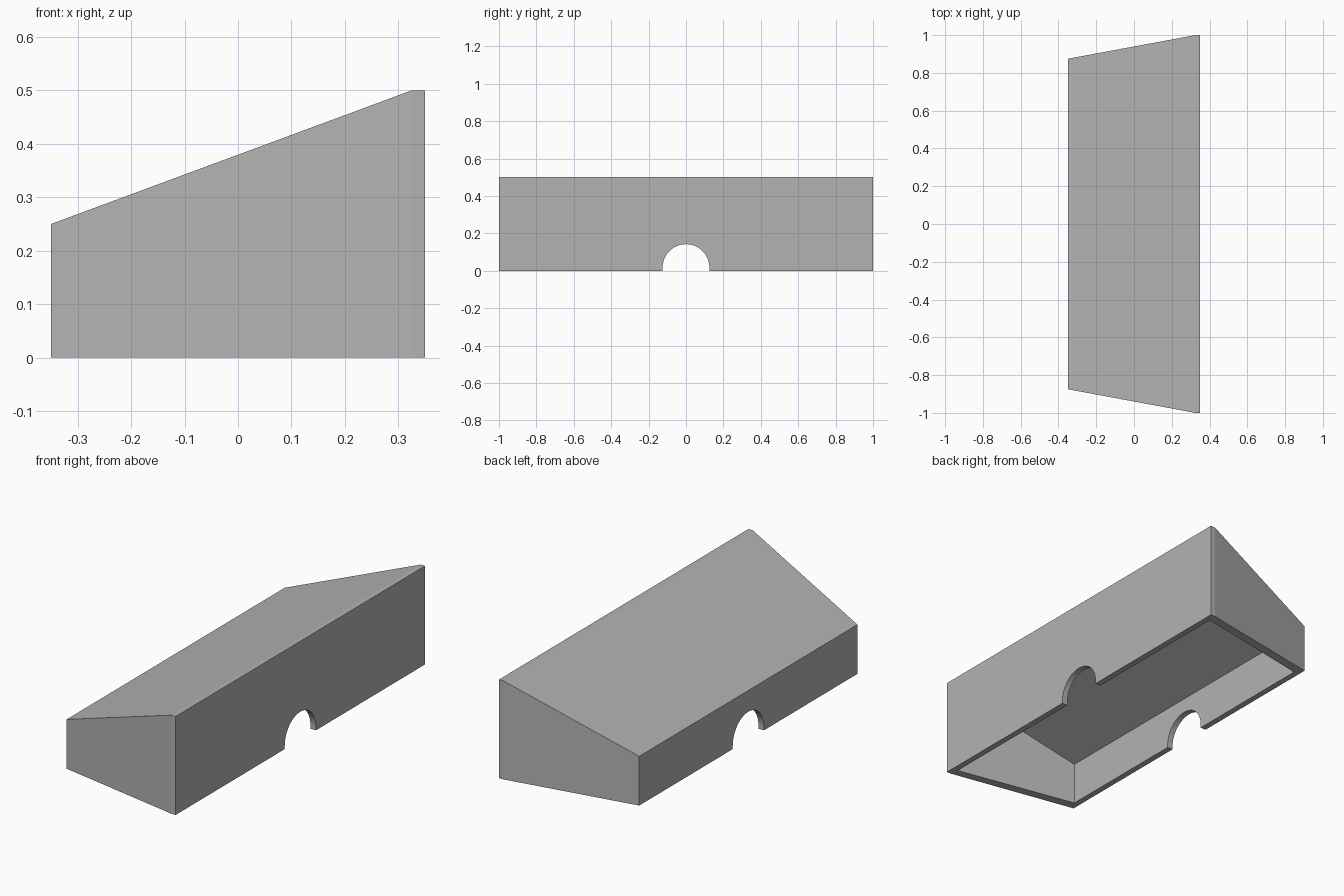
import bpy
import bmesh
from math import cos, sin, pi

cube = bpy.data.objects.get("Cube")
if cube:
    bpy.data.objects.remove(cube, do_unlink=True)

grey = bpy.data.materials.new("plain grey")
grey.use_nodes = True
colour = (0.45, 0.45, 0.45, 1)
grey.diffuse_color = colour
grey.node_tree.nodes["Principled BSDF"].inputs["Base Color"].default_value = colour


def wedge(name, stations, bottom):
    """Solid lofted along x through rectangles given as (x, half width, top)."""
    bm = bmesh.new()
    rings = [[bm.verts.new((x, y, z)) for y, z in
              ((-w, bottom), (w, bottom), (w, top), (-w, top))]
             for x, w, top in stations]
    for a, b in zip(rings, rings[1:]):
        for i in range(4):
            j = (i + 1) % 4
            bm.faces.new((a[i], a[j], b[j], b[i]))
    bm.faces.new(rings[0])
    bm.faces.new(rings[-1])
    return finish(name, bm)


def finish(name, bm):
    bmesh.ops.recalc_face_normals(bm, faces=bm.faces)
    mesh = bpy.data.meshes.new(name)
    bm.to_mesh(mesh)
    bm.free()
    mesh.materials.append(grey)
    obj = bpy.data.objects.new(name, mesh)
    bpy.context.collection.objects.link(obj)
    return obj


# Sloping shell with a narrow flat strip along its tall side
shell = wedge("sloped_shell", [(-0.35, 0.875, 0.25), (0.325, 1, 0.5), (0.35, 1, 0.5)], 0)

# Hollow inside, open underneath
cavity = wedge("cavity_cutter", [(-0.319, 0.832, 0.217), (0.319, 0.955, 0.453)], -0.1)

# Arched opening through both long walls
radius, centre, steps = 0.125, 0.017, 32
outline = [(radius, -0.1)]
outline += [(radius * cos(pi * i / steps), centre + radius * sin(pi * i / steps))
            for i in range(steps + 1)]
outline += [(-radius, -0.1)]
bm = bmesh.new()
face = bm.faces.new([bm.verts.new((-0.5, y, z)) for y, z in outline])
moved = bmesh.ops.extrude_face_region(bm, geom=[face])["geom"]
bmesh.ops.translate(bm, vec=(1, 0, 0),
                    verts=[v for v in moved if isinstance(v, bmesh.types.BMVert)])
arch = finish("arch_cutter", bm)

for cutter in (cavity, arch):
    cut = shell.modifiers.new(cutter.name, "BOOLEAN")
    cut.operation = "DIFFERENCE"
    cut.solver = "EXACT"
    cut.object = cutter
    cutter.hide_render = True
    cutter.display_type = "WIRE"

# Bake the cuts and smooth only the curved arch
bpy.context.view_layer.objects.active = shell
shell.select_set(True)
for modifier in list(shell.modifiers):
    bpy.ops.object.modifier_apply(modifier=modifier.name)
for cutter in (cavity, arch):
    bpy.data.objects.remove(cutter, do_unlink=True)
bpy.ops.object.shade_smooth_by_angle(angle=pi / 18)
